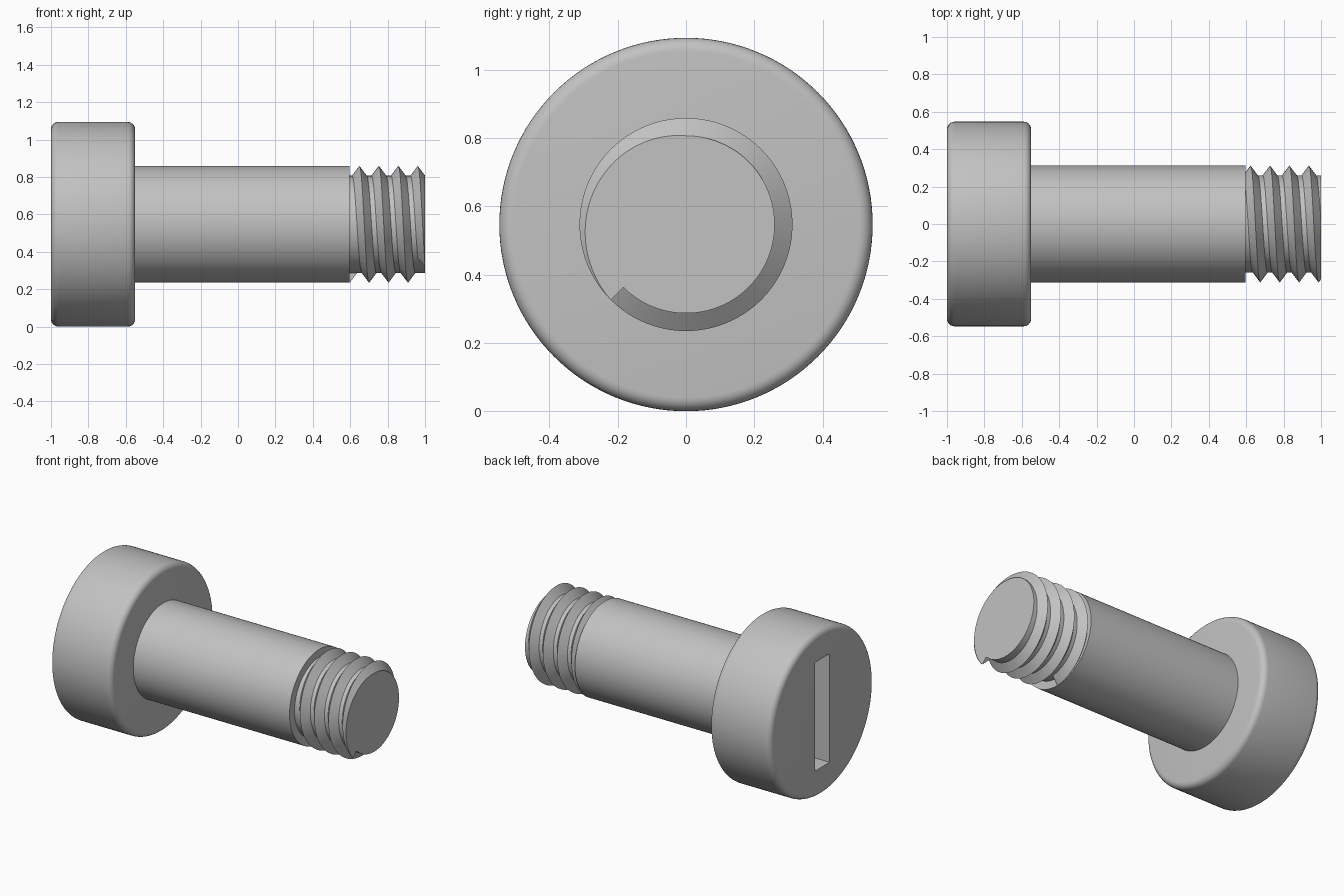
import bpy, bmesh, math
from mathutils import Vector

if "Cube" in bpy.data.objects:
    bpy.data.objects.remove(bpy.data.objects["Cube"])

R = 0.547                      # head radius, also the axis height
SHANK_R, CORE_R = 0.312, 0.26
X_HEAD, X_SHANK, X_END = -0.55, 0.597, 1.0
SEG = 128

steel = bpy.data.materials.new("steel grey")
steel.diffuse_color = (0.54, 0.54, 0.54, 1)
steel.use_nodes = True
steel.node_tree.nodes["Principled BSDF"].inputs["Base Color"].default_value = steel.diffuse_color


def on_axis(x, r, a):
    """Point at distance r and angle a (from +y towards +z) around the screw axis."""
    return Vector((x, r * math.cos(a), R + r * math.sin(a)))


def finish(name, bm):
    bmesh.ops.recalc_face_normals(bm, faces=bm.faces)
    me = bpy.data.meshes.new(name)
    bm.to_mesh(me)
    bm.free()
    me.materials.append(steel)
    ob = bpy.data.objects.new(name, me)
    bpy.context.collection.objects.link(ob)
    return ob


def smooth(ob):
    bpy.ops.object.select_all(action='DESELECT')
    ob.select_set(True)
    bpy.context.view_layer.objects.active = ob
    bpy.ops.object.shade_smooth_by_angle(angle=math.radians(30))


def revolve(name, profile):
    """Closed solid from (x, radius) points, with flat end caps."""
    bm = bmesh.new()
    rings = [[bm.verts.new(on_axis(x, r, 2 * math.pi * i / SEG)) for i in range(SEG)]
             for x, r in profile]
    for a, b in zip(rings, rings[1:]):
        for i in range(SEG):
            j = (i + 1) % SEG
            bm.faces.new((a[i], a[j], b[j], b[i]))
    bm.faces.new(rings[0])
    bm.faces.new(rings[-1])
    return finish(name, bm)


# Head with rounded rims
f = 0.04
arc = [math.pi / 2 * k / 6 for k in range(7)]
profile = [(-1 + f - f * math.cos(t), R - f + f * math.sin(t)) for t in arc]
profile += [(X_HEAD - f + f * math.sin(t), R - f + f * math.cos(t)) for t in arc]
head = revolve("head", profile)

# Driver slot cut into the head
bm = bmesh.new()
bmesh.ops.create_cube(bm, size=1)
for v in bm.verts:
    v.co = Vector((-1 + v.co.x * 0.4, v.co.y * 0.156, R + v.co.z * 0.72))
cutter = finish("slot_cutter", bm)
cutter.hide_render = True
mod = head.modifiers.new("slot", 'BOOLEAN')
mod.operation = 'DIFFERENCE'
mod.solver = 'EXACT'
mod.object = cutter
bpy.context.view_layer.objects.active = head
bpy.ops.object.modifier_apply(modifier=mod.name)
bpy.data.objects.remove(cutter)
smooth(head)

# Plain shank and the threaded core
smooth(revolve("shank", [(X_HEAD, SHANK_R), (X_SHANK, SHANK_R)]))
smooth(revolve("thread_core", [(X_SHANK, CORE_R), (X_END, CORE_R)]))

# Helical ridge: a triangle swept from the shank until its crest meets the tip
TURNS, HALF, SINK = 3.875, 0.039, 0.008
STEPS = int(TURNS * SEG)
wide = HALF * (1 + SINK / (SHANK_R - CORE_R))
bm = bmesh.new()
sections = []
for k in range(STEPS + 1):
    t = k / STEPS
    a = 1.5 * math.pi + 2 * math.pi * TURNS * t
    x = X_SHANK + (X_END - X_SHANK) * t
    sections.append([bm.verts.new(on_axis(x + dx, r, a)) for dx, r in
                     ((-wide, CORE_R - SINK), (0, SHANK_R), (wide, CORE_R - SINK))])
for s, n in zip(sections, sections[1:]):
    for i in range(3):
        j = (i + 1) % 3
        bm.faces.new((s[i], s[j], n[j], n[i]))
bm.faces.new(sections[0])
bm.faces.new(sections[-1])
bmesh.ops.recalc_face_normals(bm, faces=bm.faces)
# Trim flush with the tip and close the cut
cut = bmesh.ops.bisect_plane(bm, geom=bm.verts[:] + bm.edges[:] + bm.faces[:], dist=1e-6,
                             plane_co=(X_END, 0, 0), plane_no=(1, 0, 0), clear_outer=True)
rim = [e for e in cut["geom_cut"] if isinstance(e, bmesh.types.BMEdge)]
bmesh.ops.triangle_fill(bm, use_beauty=True, edges=rim, normal=(1, 0, 0))
smooth(finish("thread_ridge", bm))
